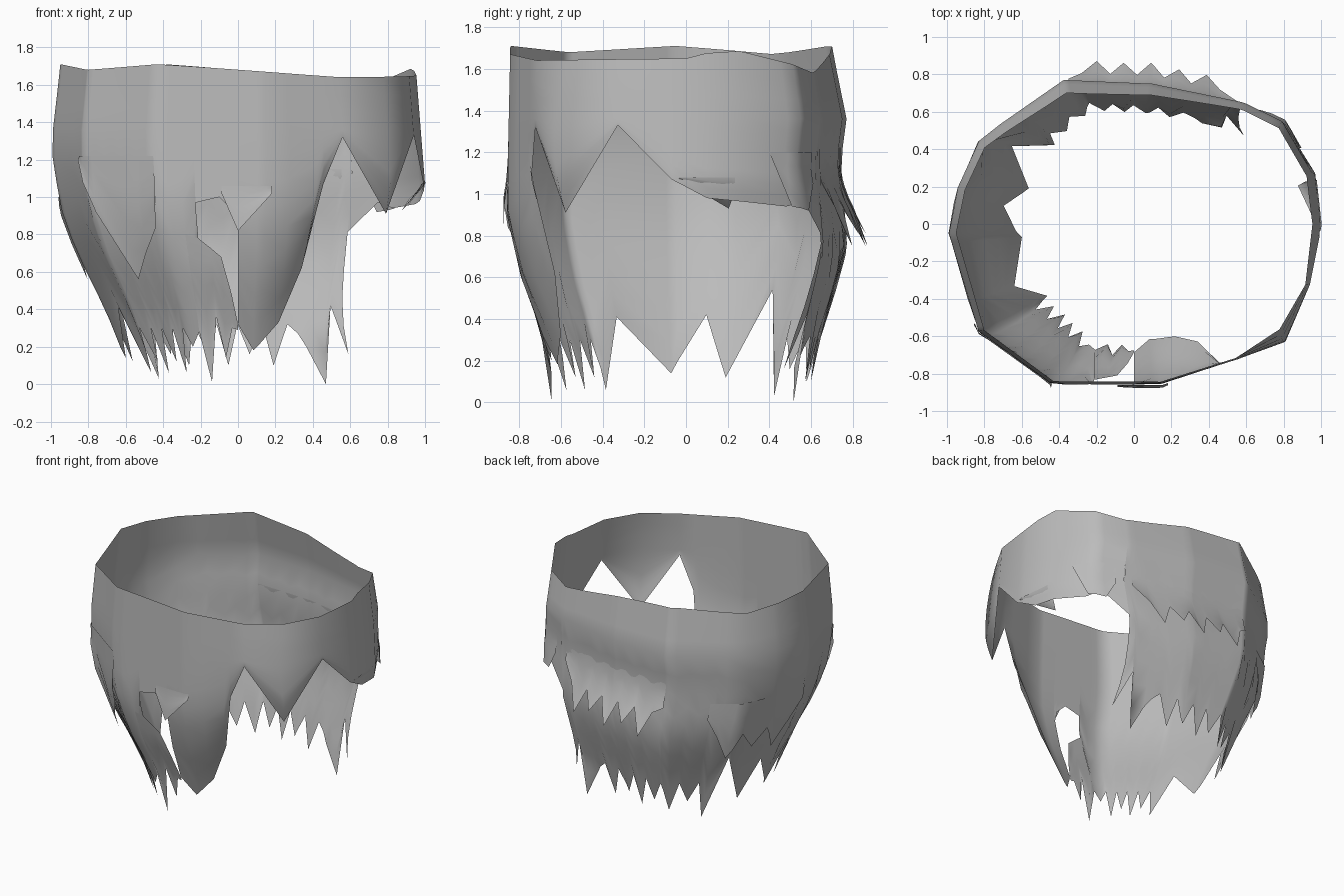
import bpy, bmesh, math
from mathutils import Vector

if "Cube" in bpy.data.objects:
    bpy.data.objects.remove(bpy.data.objects["Cube"])

cloth = bpy.data.materials.new("grey_cloth")
cloth.diffuse_color = (0.5, 0.5, 0.5, 1)
cloth.use_nodes = True
cloth.node_tree.nodes["Principled BSDF"].inputs["Base Color"].default_value = cloth.diffuse_color

# Plan outline at the widest level, counter-clockwise from the right
PLAN = [(1, 0), (.97, .28), (.81, .55), (.6, .65), (.1, .75), (-.38, .77), (-.83, .46),
        (-.95, .2), (-1, -.05), (-.84, -.58), (-.45, -.86), (.15, -.86), (.57, -.73),
        (.81, -.58), (.96, -.33)]
# Rim height by angle
RIM = [(0, 1.65), (12, 1.70), (46, 1.58), (82, 1.67), (118, 1.71), (151, 1.67),
       (183, 1.71), (214, 1.68), (242, 1.71), (309, 1.64), (360, 1.65)]
# Taper of each side by height
LEFT = [(0, .58), (.15, .61), (.4, .71), (.72, .87), (.95, .95), (1.27, 1), (1.7, .95)]
RIGHT = [(0, .80), (.4, .85), (.8, .95), (1.07, 1), (1.7, .95)]
FRONT = [(.2, .75), (.4, .83), (.6, .92), (.9, 1), (1.7, .98)]
BACK = [(.2, .79), (.5, .92), (.75, 1.01), (1.13, .96), (1.36, 1), (1.7, .91)]
# Outward bulge of the front right corner
BULGE = [(308, 0), (324, .07), (341, 0)]
MID = 1.36


def lerp(table, x):
    if x <= table[0][0]:
        return table[0][1]
    for (a, p), (b, q) in zip(table, table[1:]):
        if x <= b:
            return p + (q - p) * (x - a) / (b - a)
    return table[-1][1]


def plan_point(deg):
    d = Vector((math.cos(math.radians(deg)), math.sin(math.radians(deg))))
    for a, b in zip(PLAN, PLAN[1:] + PLAN[:1]):
        a, b = Vector(a), Vector(b)
        e = b - a
        den = d.x * e.y - d.y * e.x
        if abs(den) < 1e-9:
            continue
        r = (a.x * e.y - a.y * e.x) / den
        s = (a.x * d.y - a.y * d.x) / den
        if r > 0 and -1e-6 <= s <= 1 + 1e-6:
            return d * r
    return d


def shell(deg, z, out):
    p = plan_point(deg)
    x = p.x * lerp(RIGHT if p.x > 0 else LEFT, z)
    y = p.y * lerp(BACK if p.y > 0 else FRONT, z)
    n = Vector((x, y)).normalized() * out
    y -= lerp(BULGE, deg % 360) * max(0, 1 - ((z - 1.27) / .38) ** 2)
    return (x + n.x, y + n.y, z)


def teeth(start, end, count, valley, tip, push=0):
    """Hem columns alternating between valleys and slightly uneven tips."""
    step = (end - start) / (2 * count)
    return [(start + i * step, tip + .06 * (i % 4 == 3) if i % 2 else valley,
             push if i % 2 else push / 2) for i in range(2 * count + 1)]


def strip(cols, top=None, rows=6, base=0.0):
    """Grid of cloth from the rim (or a top table); each column is angle, hem, push, lean."""
    cols = [tuple(c) + (0,) * (4 - len(c)) for c in cols]
    ends = [c[0] for c in cols]
    corners = [math.degrees(math.atan2(y, x)) % 360 for x, y in PLAN]
    extra = [c + k for c in corners for k in (0, 360)
             if ends[0] < c + k < ends[-1] and min(abs(c + k - e) for e in ends) > 1]
    hem, push, lean = ([(c[0], c[i]) for c in cols] for i in (1, 2, 3))
    angles = sorted(ends + extra)
    verts = []
    upper = 0 if top else 3
    for a in angles:
        h, p, w = lerp(hem, a), lerp(push, a), lerp(lean, a)
        t = lerp(top, a) if top else MID
        r = lerp(RIM, a % 360)
        verts += [shell(a, r + (MID - r) * k / upper, base) for k in range(upper)]
        for k in range(rows + 1):
            f = k / rows
            verts.append(shell(a + w * f ** 4, t + (h - t) * f, base + p * f * f))
    m = upper + rows + 1
    faces = [(i * m + k, i * m + k + 1, (i + 1) * m + k + 1, (i + 1) * m + k)
             for i in range(len(angles) - 1) for k in range(m - 1)]
    return verts, faces


def build(name, strips):
    verts, faces = [], []
    for v, f in strips:
        n = len(verts)
        verts += v
        faces += [tuple(i + n for i in q) for q in f]
    me = bpy.data.meshes.new(name)
    me.from_pydata(verts, [], faces)
    bm = bmesh.new()
    bm.from_mesh(me)
    bmesh.ops.remove_doubles(bm, verts=bm.verts, dist=.0005)
    bm.to_mesh(me)
    bm.free()
    me.materials.append(cloth)
    ob = bpy.data.objects.new(name, me)
    bpy.context.collection.objects.link(ob)
    bpy.ops.object.select_all(action='DESELECT')
    ob.select_set(True)
    bpy.context.view_layer.objects.active = ob
    bpy.ops.object.shade_smooth_by_angle(angle=math.radians(80))


# Main cloth ring: back and left hem, tear, then the short right side
back_left = [(46.5, .16, 0, -7), (48.5, .42), (51, 0, 0, -3), (57, .2), (61, .27)]
back_left += teeth(66, 139, 6, .32, .1)
back_left += [(143.5, .03), (152, .54), (165.5, .12), (173.5, .42), (185.5, .14), (204, .41)]
back_left += teeth(210, 242, 5, .3, .06, -.05)[1:]
back_left += [(246, .2), (250, .28)]
tear = [(250, .28), (254.5, .78)]
tear_top = [(254.5, .97), (263, 1.0), (268, .93), (270, .84)]
right = [(270, .32), (277, .18, -.03), (289, .33, -.06), (299, .62, -.1), (301.5, 1.07, -.02),
         (308, 1.32), (325, .91), (341, 1.33), (356, 1.07), (366, .98), (390, .94),
         (397, .97), (406.5, .81)]
build("cloth_ring", [strip(c, rows=8) for c in (back_left, tear, tear_top, right)])

# Lower front cloth below the tear
build("lower_front_cloth", [strip(
    [(250, .28), (254.5, .01), (259, .36), (263, .14), (267, .3), (270, .29)],
    [(250, .8), (254.5, .78), (263, .68), (267, .48), (270, .32)])])


# Ragged flaps hanging outside the ring
def flap(name, top, cols):
    build(name, [strip(cols, [(0, top)], 4, .004)])


flap("front_left_flap", 1.22, [(212, 1.2, .01), (218, .92, .02), (228, .56, .03),
                               (235, .7, .03), (241, .84, .02), (242, .97, .02)])
flap("front_centre_flap", 1.06, [(264, 1.02, .01), (270, .82, .03), (282, 1.02, .01)])
flap("back_flap", 1.15, [(50, 1.05, .01)] + teeth(57, 110, 5, .93, .75, .1) + [(115, .97, .02)])
flap("left_flap", 1.0, [(137, .88, .01)] + teeth(143, 178, 3, .75, .56, .04) + [(183, .9, .01)])
flap("right_flap", 1.08, [(358, 1.07, -.02), (373, .93, -.08), (374, .99, -.05)])
flap("back_right_flap", 1.2, [(25, 1.18, .01), (31, .94, .02), (38, .92, .02), (43, 1.05, .01)])
